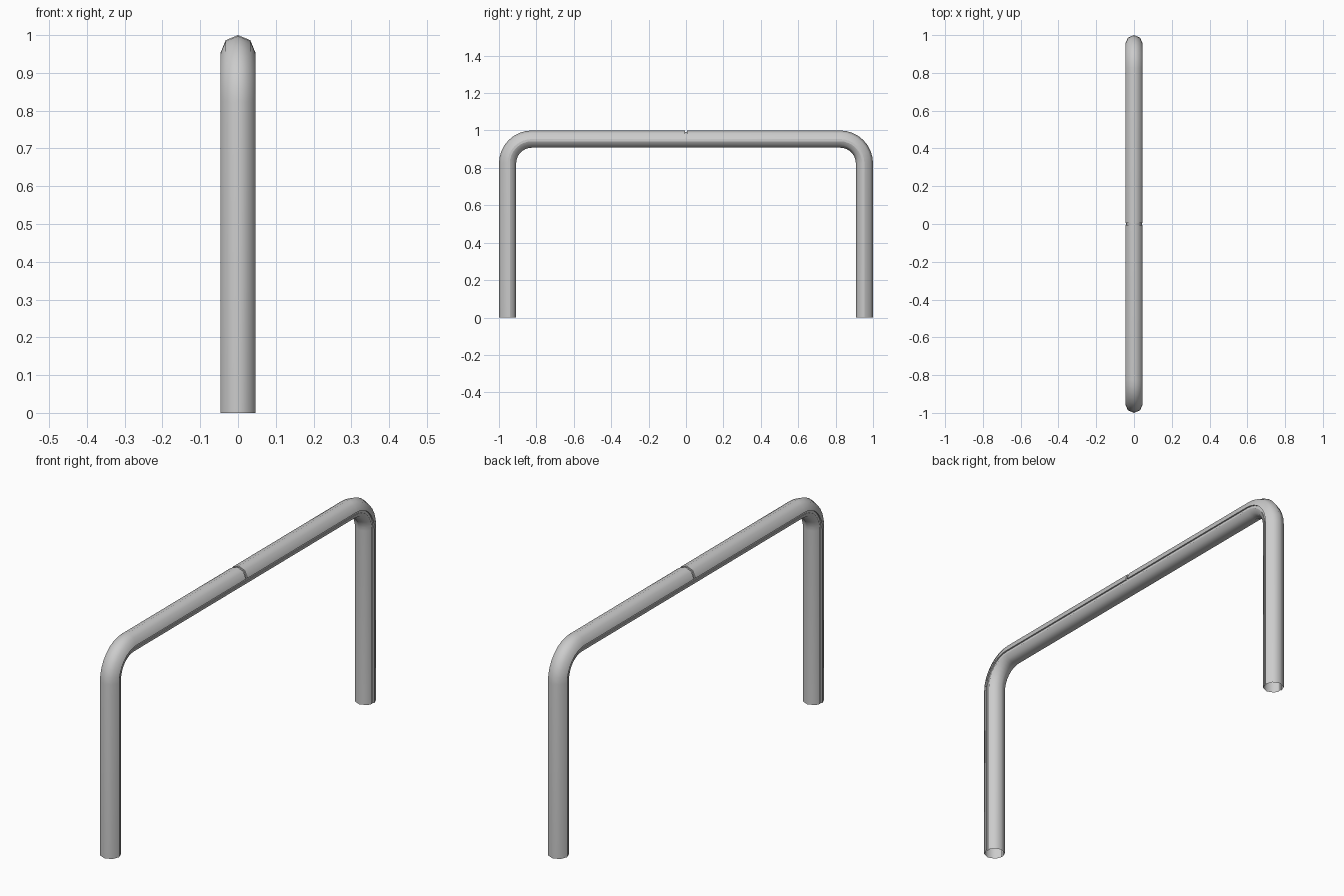
import bpy, bmesh
from math import sin, cos, pi, radians

if "Cube" in bpy.data.objects:
    bpy.data.objects.remove(bpy.data.objects["Cube"])

R = 0.046          # tube radius
C = 0.954          # centre line distance
B = 0.13           # bend radius of the centre line
D = 0.007          # groove depth
GAP = 0.006        # half width of the joint on top


def section(r_outer):
    """Octagon (side, outward) with a groove along each side."""
    outer = [(r_outer * cos(i * pi / 4), r_outer * sin(i * pi / 4)) for i in range(5)]
    k = R * cos(pi / 4)
    d = R - D
    left = [(-d, 0), (-d, -0.012), (-R + 0.004, -0.012)]
    right = [(-x, z) for x, z in reversed(left)]
    return outer + left + [(-k, -k), (0, -R), (k, -k)] + right


# Centre line of the front half: (y, z, outward y, outward z, outer radius)
half = [(-C, 0, -1, 0, R)]
N = 8
for i in range(N + 1):
    a = i * pi / 2 / N
    half.append((-C + B - B * cos(a), C - B + B * sin(a), -cos(a), sin(a), R))
half += [(-GAP, C, 0, 1, R), (-GAP, C, 0, 1, R - D)]
path = half + [(-y, z, -oy, oz, r) for y, z, oy, oz, r in reversed(half)]

# Sweep the section along the path, leaving both feet open
bm = bmesh.new()
rings = []
for y, z, oy, oz, r in path:
    rings.append([bm.verts.new((u, y + v * oy, z + v * oz)) for u, v in section(r)])
for a, b in zip(rings, rings[1:]):
    n = len(a)
    for i in range(n):
        j = (i + 1) % n
        bm.faces.new((a[i], a[j], b[j], b[i]))
bmesh.ops.remove_doubles(bm, verts=bm.verts, dist=0.00001)
bmesh.ops.recalc_face_normals(bm, faces=bm.faces)

mesh = bpy.data.meshes.new("bent_tube_frame")
bm.to_mesh(mesh)
bm.free()
frame = bpy.data.objects.new("bent_tube_frame", mesh)
bpy.context.collection.objects.link(frame)
bpy.context.view_layer.objects.active = frame
frame.select_set(True)
bpy.ops.object.shade_smooth_by_angle(angle=radians(50))
